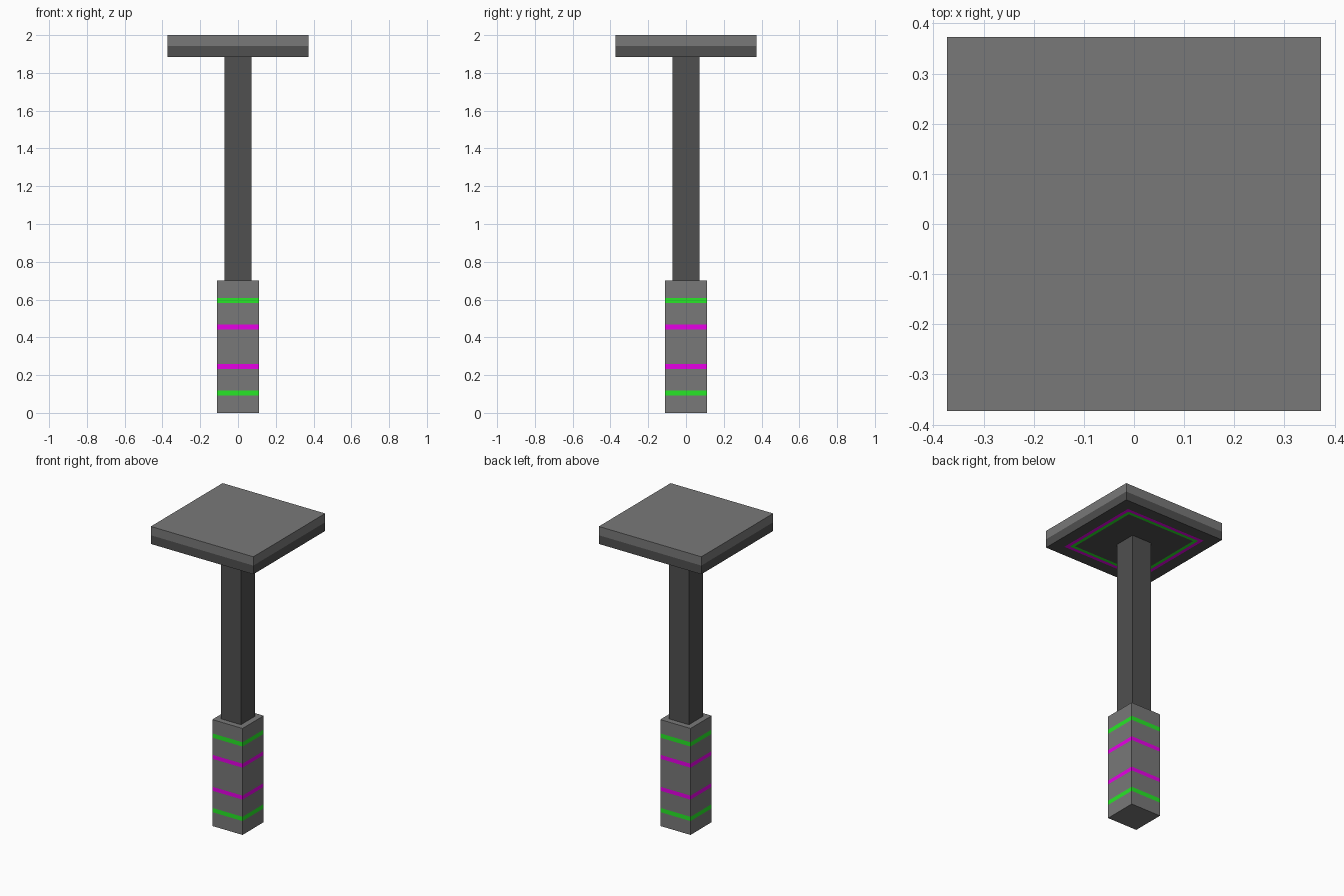
import bpy

if "Cube" in bpy.data.objects:
    bpy.data.objects.remove(bpy.data.objects["Cube"])


def material(name, rgb):
    m = bpy.data.materials.new(name)
    m.diffuse_color = (*rgb, 1)
    m.use_nodes = True
    m.node_tree.nodes["Principled BSDF"].inputs["Base Color"].default_value = m.diffuse_color
    return m


GREY = material("grey", (0.19, 0.19, 0.19))
DARK = material("dark_grey", (0.08, 0.08, 0.08))
GREEN = material("green", (0.02, 0.8, 0.02))
PINK = material("magenta", (0.8, 0.0, 0.8))


def square_loft(name, profile, mats):
    """Loft square rings (half width, z); mats = bottom cap, each span, top cap."""
    verts, faces = [], []
    for h, z in profile:
        verts += [(-h, -h, z), (h, -h, z), (h, h, z), (-h, h, z)]
    faces.append((3, 2, 1, 0))
    ids = [mats[0]]
    for i in range(len(profile) - 1):
        a = 4 * i
        for k in range(4):
            n = (k + 1) % 4
            faces.append((a + k, a + n, a + 4 + n, a + 4 + k))
            ids.append(mats[i + 1])
    t = len(verts) - 4
    faces.append((t, t + 1, t + 2, t + 3))
    ids.append(mats[-1])
    mesh = bpy.data.meshes.new(name)
    mesh.from_pydata(verts, [], faces)
    used = list(dict.fromkeys(ids))
    for m in used:
        mesh.materials.append(m)
    for p, m in zip(mesh.polygons, ids):
        p.material_index = used.index(m)
    obj = bpy.data.objects.new(name, mesh)
    bpy.context.collection.objects.link(obj)
    return obj


# Grip with four coloured bands
H = 0.11
levels = [0, 0.091, 0.119, 0.232, 0.258, 0.442, 0.468, 0.581, 0.609, 0.70]
square_loft("grip", [(H, z) for z in levels],
            [GREY, GREY, GREEN, GREY, PINK, GREY, PINK, GREY, GREEN, GREY, GREY])

# Shaft
square_loft("shaft", [(0.072, 0.70), (0.072, 1.885)], [DARK] * 3)

# Head plate: underside has two coloured square rings, sides are two-tone
B = 1.885
square_loft("head_plate",
            [(0.25, B), (0.272, B), (0.295, B), (0.373, B), (0.373, 1.942), (0.373, 2.0)],
            [DARK, GREEN, PINK, DARK, DARK, GREY, GREY])
